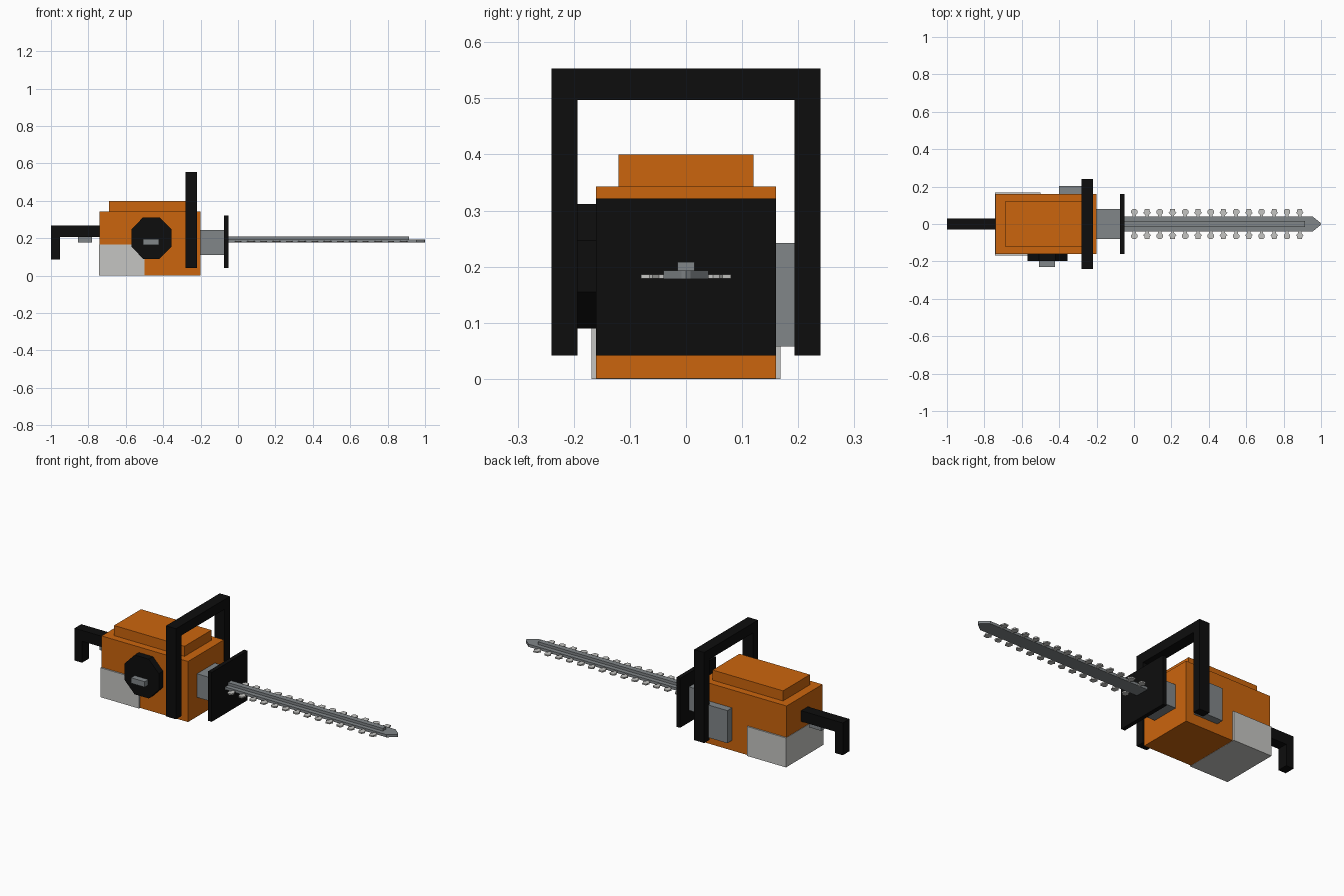
import bpy
import bmesh
import math

cube = bpy.data.objects.get("Cube")
if cube:
    bpy.data.objects.remove(cube, do_unlink=True)


def material(name, rgb):
    mat = bpy.data.materials.new(name)
    mat.use_nodes = True
    mat.diffuse_color = (*rgb, 1)
    mat.node_tree.nodes["Principled BSDF"].inputs["Base Color"].default_value = (*rgb, 1)
    return mat


orange = material("orange", (0.6, 0.13, 0.004))
black = material("black", (0.004, 0.004, 0.004))
steel = material("steel grey", (0.22, 0.24, 0.25))
pale = material("pale grey", (0.56, 0.56, 0.54))


def finish(name, bm, mat):
    bmesh.ops.recalc_face_normals(bm, faces=bm.faces)
    mesh = bpy.data.meshes.new(name)
    bm.to_mesh(mesh)
    bm.free()
    mesh.materials.append(mat)
    obj = bpy.data.objects.new(name, mesh)
    bpy.context.collection.objects.link(obj)
    return obj


def extrude(bm, points, offset):
    """Closed prism from an outline and an extrusion vector."""
    face = bm.faces.new([bm.verts.new(p) for p in points])
    result = bmesh.ops.extrude_face_region(bm, geom=[face], use_keep_orig=True)
    verts = [g for g in result["geom"] if isinstance(g, bmesh.types.BMVert)]
    bmesh.ops.translate(bm, verts=verts, vec=offset)


def prism(name, points, offset, mat):
    bm = bmesh.new()
    extrude(bm, points, offset)
    return finish(name, bm, mat)


def box(name, x, y, z, mat):
    corners = [(x[0], y[0], z[0]), (x[1], y[0], z[0]), (x[1], y[1], z[0]), (x[0], y[1], z[0])]
    return prism(name, corners, (0, 0, z[1] - z[0]), mat)


# Engine housing and fuel tank
box("engine_body", (-0.74, -0.2), (-0.16, 0.16), (0.001, 0.343), orange)
box("top_cover", (-0.69, -0.25), (-0.12, 0.12), (0.34, 0.4), orange)
box("fuel_tank", (-0.742, -0.5), (-0.168, 0.168), (0, 0.166), pale)
box("side_exhaust", (-0.4, -0.25), (0.155, 0.202), (0.058, 0.242), steel)

# Pull starter
octagon = [(-0.463 + 0.116 * math.cos(math.radians(22.5 + 45 * i)), -0.155,
            0.201 + 0.12 * math.sin(math.radians(22.5 + 45 * i))) for i in range(8)]
prism("starter_disc", octagon, (0, -0.043, 0), black)
box("starter_grip", (-0.507, -0.422), (-0.23, -0.195), (0.165, 0.196), steel)

# Front handle, an upside-down U around the body
arch = [(-0.24, 0.042), (-0.24, 0.553), (0.24, 0.553), (0.24, 0.042),
        (0.193, 0.042), (0.193, 0.497), (-0.193, 0.497), (-0.193, 0.042)]
prism("front_handle", [(-0.282, y, z) for y, z in arch], (0.063, 0, 0), black)

# Rear handle with trigger
hook = [(-0.735, 0.206), (-0.735, 0.267), (-1, 0.267), (-1, 0.085), (-0.953, 0.085), (-0.953, 0.206)]
prism("rear_handle", [(x, -0.03, z) for x, z in hook], (0, 0.06, 0), black)
box("trigger", (-0.855, -0.78), (-0.015, 0.015), (0.178, 0.21), steel)

# Bar mount and hand guard
box("bar_mount", (-0.205, -0.07), (-0.08, 0.08), (0.11, 0.243), steel)
box("hand_guard", (-0.075, -0.052), (-0.16, 0.16), (0.042, 0.321), black)

# Guide bar with a pointed nose and a raised rib
nose = [(-0.06, -0.04), (0.955, -0.04), (0.995, -0.008), (1, 0),
        (0.995, 0.008), (0.955, 0.04), (-0.06, 0.04)]
prism("guide_bar", [(x, y, 0.178) for x, y in nose], (0, 0, 0.015), steel)
box("bar_rib", (-0.06, 0.915), (-0.015, 0.015), (0.19, 0.208), steel)

# Chain teeth, alternating rounded and flared, on both edges of the bar
rounded = [(0.009, 0.035), (0.009, 0.05), (0.017, 0.058), (0.017, 0.071), (0.009, 0.08)]
flared = [(0.009, 0.035), (0.009, 0.048), (0.021, 0.06), (0.015, 0.065), (0.012, 0.08)]
bm = bmesh.new()
for i in range(14):
    half = flared if i % 2 else rounded
    outline = half + [(-x, y) for x, y in reversed(half)]
    for side in (-1, 1):
        extrude(bm, [(0.002 + 0.068 * i + x, side * y, 0.1785) for x, y in outline], (0, 0, 0.0075))
finish("chain_teeth", bm, pale)
